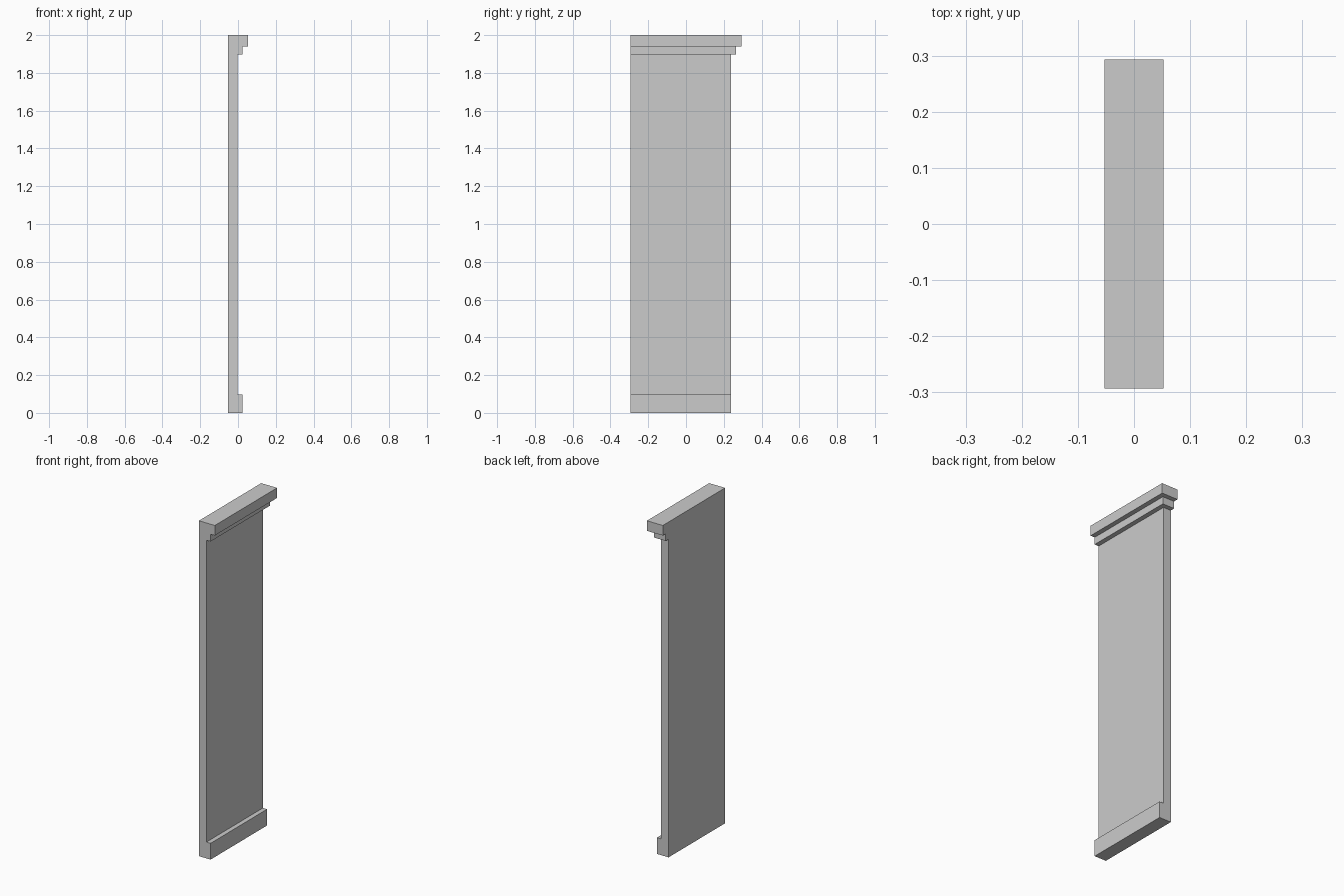
import bpy, bmesh
from mathutils import Matrix, Vector

if "Cube" in bpy.data.objects:
    bpy.data.objects.remove(bpy.data.objects["Cube"])

X0, Y0 = -0.0525, -0.2935   # flush faces shared by every part


def slab(name, x1, y1, z0, z1):
    """Box from the shared flush corner out to x1, y1, between two heights."""
    bm = bmesh.new()
    size = Vector((x1 - X0, y1 - Y0, z1 - z0))
    mid = Vector(((x1 + X0) / 2, (y1 + Y0) / 2, (z0 + z1) / 2))
    bmesh.ops.create_cube(bm, size=1, matrix=Matrix.Translation(mid) @ Matrix.Diagonal(size.to_4d()))
    me = bpy.data.meshes.new(name)
    bm.to_mesh(me)
    bm.free()
    ob = bpy.data.objects.new(name, me)
    bpy.context.collection.objects.link(ob)
    return ob


# Main upright panel, running the full height
panel = slab("side_panel", -0.003, 0.239, 0, 2)

# Plinth and the two stepped cornice mouldings
parts = [
    slab("plinth", 0.0245, 0.239, 0, 0.097),
    slab("cornice_step", 0.0245, 0.266, 1.897, 2),
    slab("cornice_cap", 0.0525, 0.2935, 1.94, 2),
]

# Fuse everything into one clean solid
for part in parts:
    mod = panel.modifiers.new(part.name, 'BOOLEAN')
    mod.operation = 'UNION'
    mod.solver = 'EXACT'
    mod.object = part
    part.hide_render = True

bpy.context.view_layer.update()
dg = bpy.context.evaluated_depsgraph_get()
solid = bpy.data.meshes.new_from_object(panel.evaluated_get(dg))
panel.modifiers.clear()
panel.data = solid
for part in parts:
    bpy.data.objects.remove(part)

# Merge coplanar faces left by the unions
bm = bmesh.new()
bm.from_mesh(solid)
bmesh.ops.remove_doubles(bm, verts=bm.verts, dist=1e-5)
bmesh.ops.dissolve_limit(bm, angle_limit=0.01, verts=bm.verts, edges=bm.edges)
bmesh.ops.recalc_face_normals(bm, faces=bm.faces)
bm.to_mesh(solid)
bm.free()
